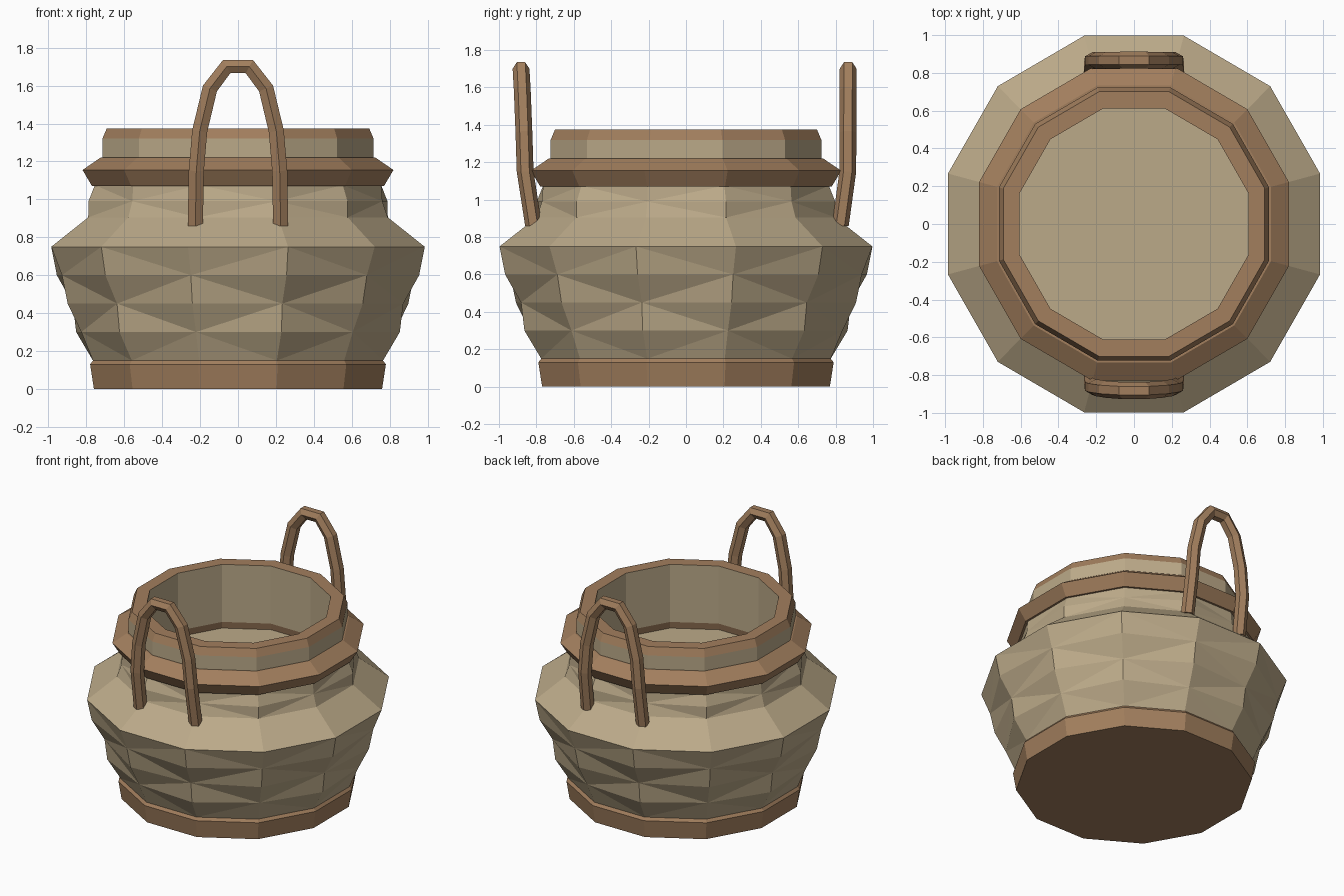
import bpy, bmesh, math
from mathutils import Vector

if "Cube" in bpy.data.objects:
    bpy.data.objects.remove(bpy.data.objects["Cube"])

N = 12


def material(name, col):
    m = bpy.data.materials.new(name)
    m.diffuse_color = (*col, 1)
    m.use_nodes = True
    m.node_tree.nodes["Principled BSDF"].inputs["Base Color"].default_value = m.diffuse_color
    return m


TAN = material("tan weave", (0.50, 0.40, 0.25))
BROWN = material("brown trim", (0.36, 0.21, 0.11))


def finish(name, bm, mat):
    me = bpy.data.meshes.new(name)
    bm.to_mesh(me)
    bm.free()
    me.materials.append(mat)
    ob = bpy.data.objects.new(name, me)
    bpy.context.collection.objects.link(ob)
    return ob


def lathe(name, profile, mat, cap_start=False, cap_end=False, facets=()):
    """Twelve-sided turned part; profile = (half width, z), outside listed upward.
    Rows named in facets get alternating radii for a faceted weave."""
    bm = bmesh.new()
    rings = []
    for j, (w, z) in enumerate(profile):
        ring = []
        for i in range(N):
            a = math.radians(15 + 30 * i)
            r = w / math.cos(math.radians(15))
            if j in facets:
                r += 0.014 * (-1) ** (i + j)
            ring.append(bm.verts.new((r * math.cos(a), 1.012 * r * math.sin(a), z)))
        rings.append(ring)
    for j in range(len(rings) - 1):
        for i in range(N):
            k = (i + 1) % N
            a, b, c, d = rings[j][i], rings[j][k], rings[j + 1][k], rings[j + 1][i]
            if j in facets or j + 1 in facets:
                if (i + j) % 2:
                    bm.faces.new((a, b, c)); bm.faces.new((a, c, d))
                else:
                    bm.faces.new((a, b, d)); bm.faces.new((b, c, d))
            else:
                bm.faces.new((a, b, c, d))
    if cap_start:
        bm.faces.new(rings[0][::-1])
    if cap_end:
        bm.faces.new(rings[-1])
    return finish(name, bm, mat)


# Base band
lathe("base_band", [(0.76, 0), (0.78, 0.13), (0.765, 0.15)], BROWN, cap_start=True)
# Woven belly and shoulder
lathe("woven_body", [(0.765, 0.15), (0.84, 0.30), (0.885, 0.45), (0.942, 0.60),
                     (0.985, 0.75), (0.79, 0.905), (0.775, 0.99), (0.755, 1.075)],
      TAN, facets=(1, 2, 3, 6))
# Flared ring around the neck
lathe("neck_ring", [(0.73, 1.07), (0.77, 1.07), (0.82, 1.155), (0.725, 1.22), (0.70, 1.22)], BROWN)
# Neck and rim
lathe("neck", [(0.715, 1.20), (0.715, 1.32)], TAN)
lathe("rim", [(0.715, 1.32), (0.692, 1.375), (0.605, 1.375)], BROWN)
# Inside wall, lower inside band and floor
lathe("inner_wall", [(0.605, 1.375), (0.605, 0.95)], TAN)
lathe("inner_band", [(0.605, 0.95), (0.615, 0.90)], BROWN)
lathe("inner_floor", [(0.70, 0.899), (0.60, 0.90)], TAN, cap_end=True)


# Arched handles with a six-sided section
def handle(name, side, ys):
    half = [(0.225, 0.86, ys[0]), (0.22, 1.15, ys[1]), (0.202, 1.36, ys[1] + 0.3 * (ys[2] - ys[1])),
            (0.148, 1.585, ys[1] + 0.7 * (ys[2] - ys[1])), (0.06, 1.70, ys[2])]
    path = [Vector((-x, side * y, z)) for x, z, y in half]
    path += [Vector((x, side * y, z)) for x, z, y in reversed(half)]
    bm = bmesh.new()
    rings = []
    for i, p in enumerate(path):
        t = path[min(i + 1, len(path) - 1)] - path[max(i - 1, 0)]
        t.y = 0
        t.normalize()
        if i in (0, len(path) - 1):
            t = Vector((0, 0, 1 if i == 0 else -1))
        out = Vector((-t.z, 0, t.x))
        rings.append([bm.verts.new(p + Vector((0, 0.045, 0)) * math.cos(k * math.pi / 3)
                                   + out * 0.046 * math.sin(k * math.pi / 3)) for k in range(6)])
    for a, b in zip(rings, rings[1:]):
        for k in range(6):
            m = (k + 1) % 6
            bm.faces.new((a[k], a[m], b[m], b[k]))
    bm.faces.new(rings[0][::-1])
    bm.faces.new(rings[-1])
    bmesh.ops.recalc_face_normals(bm, faces=bm.faces)
    finish(name, bm, BROWN)


handle("front_handle", -1, (0.815, 0.86, 0.882))
handle("back_handle", 1, (0.825, 0.865, 0.867))
